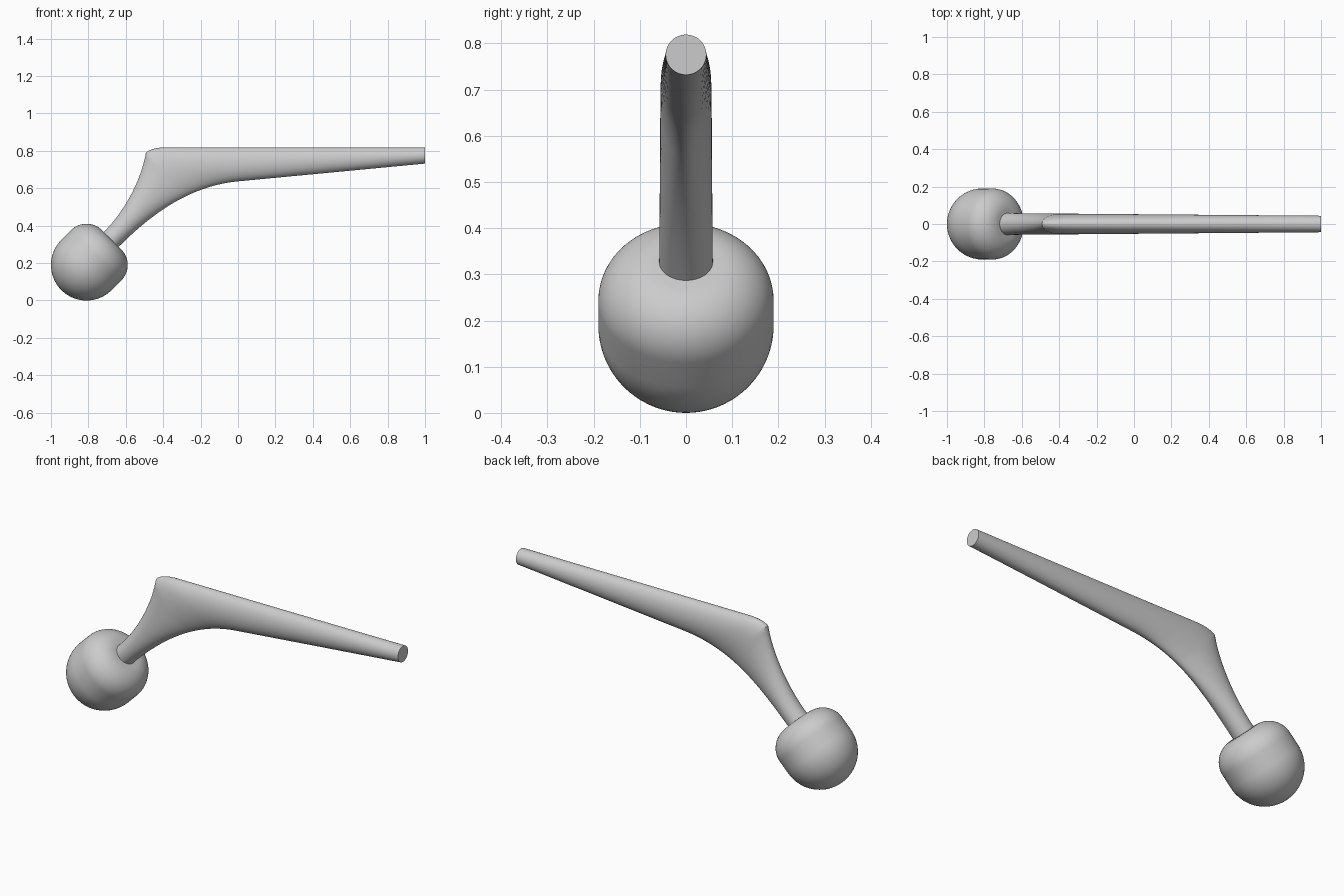
import bpy, bmesh
from math import sin, cos, pi, sqrt
from mathutils import Vector

if "Cube" in bpy.data.objects:
    bpy.data.objects.remove(bpy.data.objects["Cube"])


def loft(name, sections, sides=64):
    """Skin elliptical sections given as (edge A, edge B in the xz plane, half width in y)."""
    bm = bmesh.new()
    rings = []
    for a, b, w in sections:
        a, b = Vector((a[0], 0, a[1])), Vector((b[0], 0, b[1]))
        mid, half = (a + b) / 2, (a - b) / 2
        rings.append([bm.verts.new(mid + half * cos(2 * pi * i / sides)
                                   + Vector((0, w * sin(2 * pi * i / sides), 0)))
                      for i in range(sides)])
    for r, s in zip(rings, rings[1:]):
        for i in range(sides):
            j = (i + 1) % sides
            bm.faces.new((r[i], r[j], s[j], s[i]))
    bm.faces.new(rings[0])
    bm.faces.new(rings[-1])
    bmesh.ops.recalc_face_normals(bm, faces=bm.faces)
    mesh = bpy.data.meshes.new(name)
    bm.to_mesh(mesh)
    bm.free()
    obj = bpy.data.objects.new(name, mesh)
    bpy.context.collection.objects.link(obj)
    bpy.ops.object.select_all(action='DESELECT')
    obj.select_set(True)
    bpy.context.view_layer.objects.active = obj
    bpy.ops.object.shade_smooth_by_angle(angle=pi / 6)
    return obj


def bezier(points, t):
    p = [Vector(q) for q in points]
    while len(p) > 1:
        p = [a.lerp(b, t) for a, b in zip(p, p[1:])]
    return p[0]


# Ball head: dome, short barrel and rounded flat end, turned about the 45 degree neck axis
center = Vector((-0.81, 0.19))
axis = Vector((1, 1)) / sqrt(2)
side = Vector((-1, 1)) / sqrt(2)
R, FILLET, BARREL = 0.19, 0.117, 0.073
N = 20
profile = [(-R * cos(a), R * sin(a)) for a in (pi / 2 * max(i, 0.02) / N for i in range(N + 1))]
profile += [(BARREL + FILLET * sin(a), R - FILLET + FILLET * cos(a))
            for a in (pi / 2 * i / N for i in range(N + 1))]
loft("ball_head", [(center + axis * s + side * r, center + axis * s - side * r, r)
                   for s, r in profile])

# Stem: upper and lower outline curves
neck_top = [(-0.716, 0.369), (-0.62, 0.46), (-0.52, 0.63), (-0.492, 0.791)]
shoulder = [(-0.492, 0.791), (-0.47, 0.81), (-0.43, 0.819), (-0.38, 0.819)]
underside = [(-0.636, 0.289), (-0.45, 0.475), (-0.25, 0.613), (0, 0.637)]
SPLIT = 0.6


def width(a, b):
    x = (a[0] + b[0]) / 2
    return 0.058 - 0.014 * (x + 0.68) / 1.68


pairs = [(Vector(neck_top[0]) - axis * 0.03, Vector(underside[0]) - axis * 0.03)]
for i in range(25):
    t = i / 24
    pairs.append((bezier(neck_top, t), bezier(underside, SPLIT * t)))
for i in range(1, 25):
    t = i / 24
    if t <= 0.5:
        top = bezier(shoulder, t / 0.5)
    else:
        top = Vector((-0.38, 0.819)).lerp(Vector((0, 0.819)), (t - 0.5) / 0.5)
    pairs.append((top, bezier(underside, SPLIT + (1 - SPLIT) * t)))
for i in range(1, 9):
    t = i / 8
    pairs.append((Vector((t, 0.819)), Vector((t, 0.637 + 0.095 * t))))
loft("stem", [(a, b, width(a, b)) for a, b in pairs])
